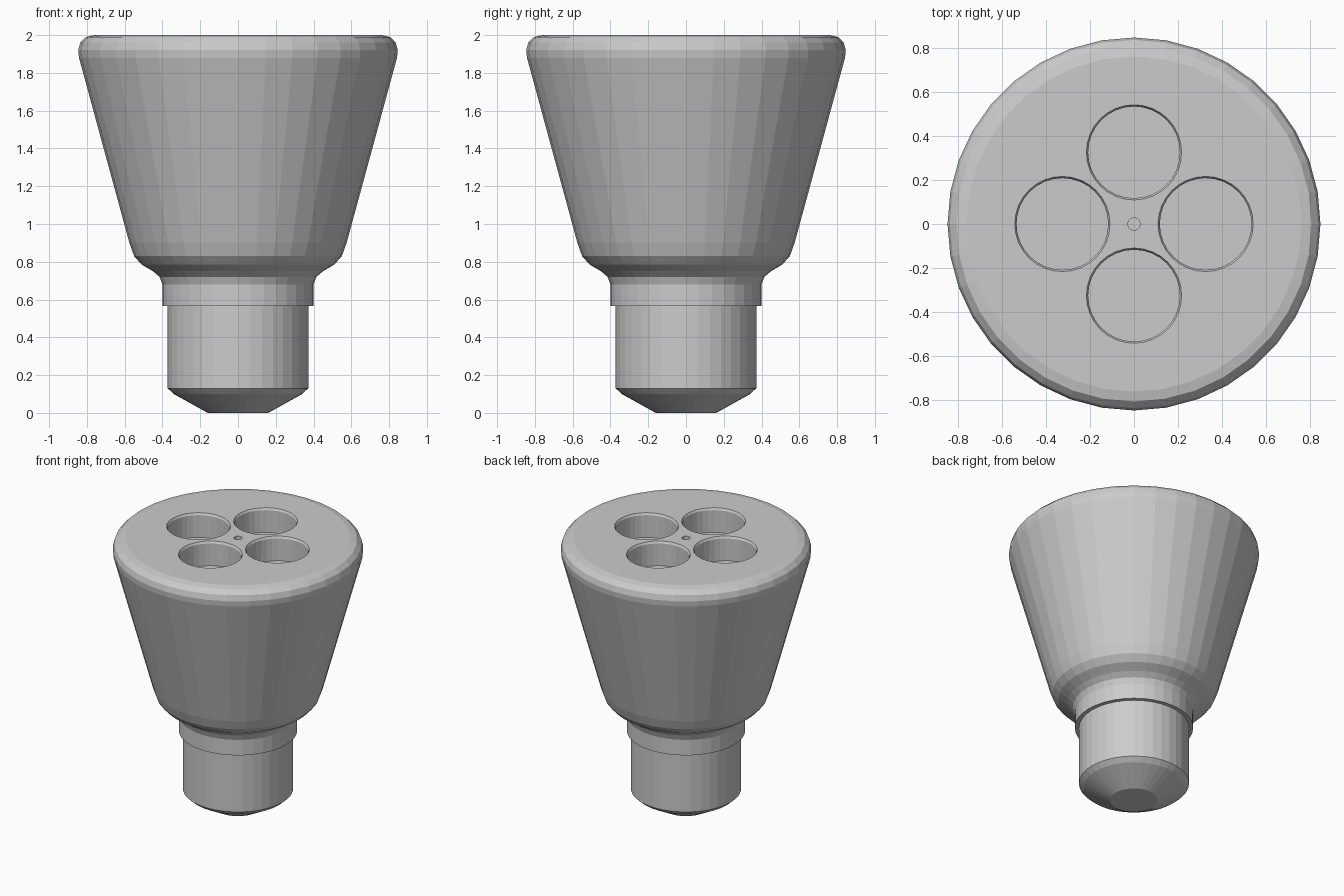
import bpy, bmesh
from math import cos, sin, pi

if "Cube" in bpy.data.objects:
    bpy.data.objects.remove(bpy.data.objects["Cube"], do_unlink=True)

grey = bpy.data.materials.new("grey")
grey.use_nodes = True
COLOUR = (0.6, 0.6, 0.6, 1)
grey.diffuse_color = COLOUR
grey.node_tree.nodes["Principled BSDF"].inputs["Base Color"].default_value = COLOUR


def lathe(name, profile, sides, centre=(0, 0)):
    """Closed solid turned from (radius, height) points, bottom to top."""
    bm = bmesh.new()
    rings = []
    for r, z in profile:
        rings.append([bm.verts.new((centre[0] + r * cos(2 * pi * i / sides),
                                    centre[1] + r * sin(2 * pi * i / sides), z))
                      for i in range(sides)])
    for low, high in zip(rings, rings[1:]):
        for i in range(sides):
            j = (i + 1) % sides
            bm.faces.new((low[i], low[j], high[j], high[i]))
    bm.faces.new(rings[0][::-1])
    bm.faces.new(rings[-1])
    mesh = bpy.data.meshes.new(name)
    bm.to_mesh(mesh)
    bm.free()
    mesh.materials.append(grey)
    obj = bpy.data.objects.new(name, mesh)
    bpy.context.collection.objects.link(obj)
    return obj


# Flared housing with rounded shoulder, rounded rim and collar
housing = lathe("housing", [
    (0.40, 0.565), (0.40, 0.68), (0.415, 0.72), (0.45, 0.75), (0.51, 0.785),
    (0.55, 0.83), (0.575, 0.90), (0.842, 1.88), (0.846, 1.92), (0.835, 1.96),
    (0.805, 1.99), (0.76, 2.0)], 36)

# Screw base with tapered foot
lathe("base", [(0.16, 0), (0.34, 0.10), (0.372, 0.13), (0.372, 0.60)], 36)


def cut(name, profile, sides, centre):
    cutter = lathe(name, profile, sides, centre)
    cutter.hide_render = True
    cutter.hide_viewport = True
    cutter.display_type = 'WIRE'
    mod = housing.modifiers.new(name, 'BOOLEAN')
    mod.operation = 'DIFFERENCE'
    mod.solver = 'EXACT'
    mod.object = cutter


# Four lens wells with softened lips, and a centre screw hole
for k in range(4):
    a = k * pi / 2
    cut("lens_well_cutter", [(0.208, 1.82), (0.208, 1.985), (0.216, 2.0), (0.216, 2.05)],
        32, (0.325 * cos(a), 0.325 * sin(a)))
cut("centre_hole_cutter", [(0.028, 1.95), (0.028, 2.05)], 16, (0, 0))
